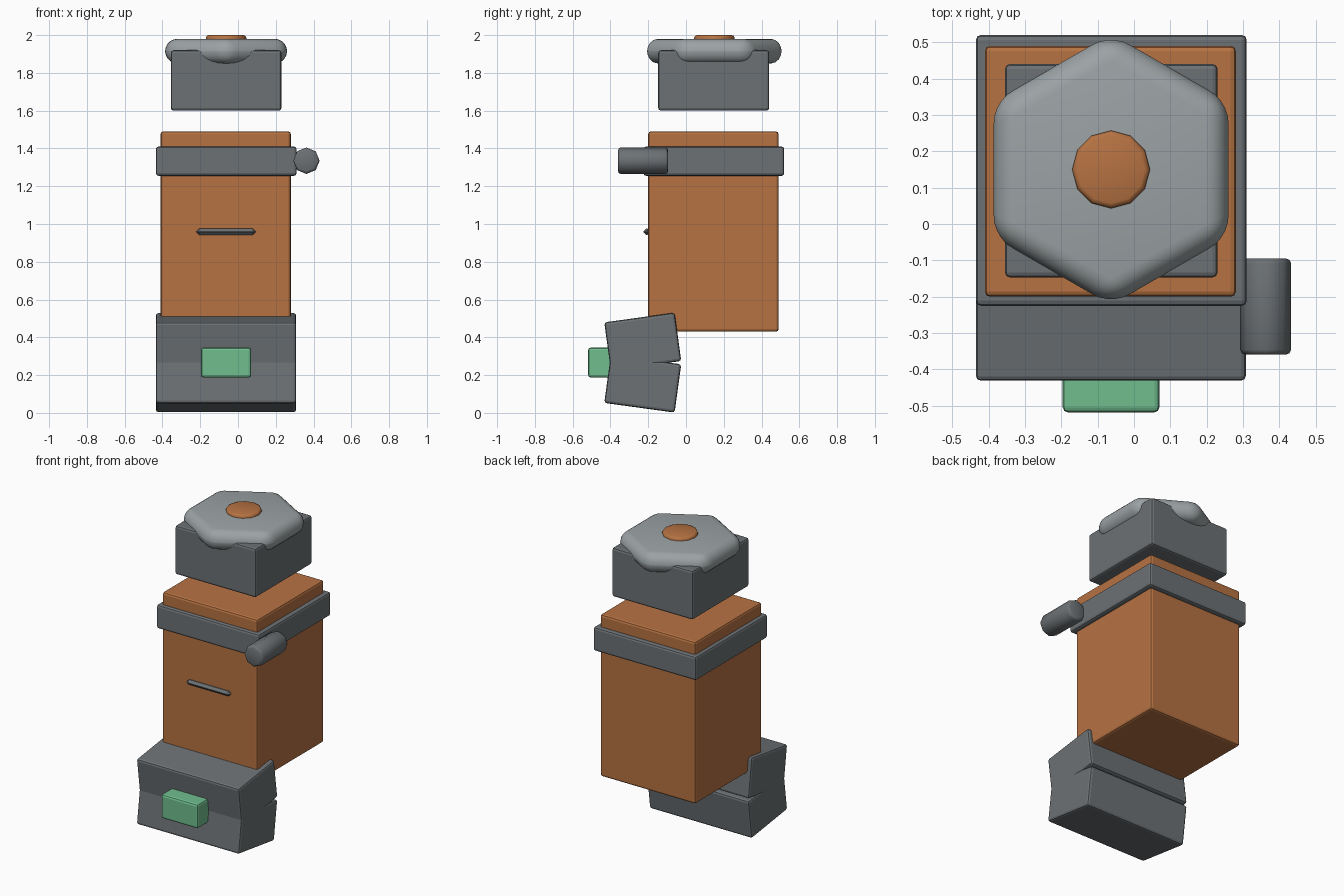
import bpy, math

if "Cube" in bpy.data.objects:
    bpy.data.objects.remove(bpy.data.objects["Cube"])


def material(name, rgb):
    m = bpy.data.materials.new(name)
    m.diffuse_color = (*rgb, 1)
    m.use_nodes = True
    m.node_tree.nodes["Principled BSDF"].inputs["Base Color"].default_value = m.diffuse_color
    return m


ORANGE = material("copper orange", (0.47, 0.17, 0.055))
DARK = material("dark grey", (0.15, 0.165, 0.175))
LIGHT = material("light grey", (0.33, 0.365, 0.375))
GREEN = material("mint green", (0.16, 0.51, 0.27))


def finish(ob, name, mat, bevel, segments, angle=35):
    ob.name = name
    ob.data.materials.append(mat)
    bpy.ops.object.transform_apply(location=False, rotation=True, scale=True)
    b = ob.modifiers.new("bevel", 'BEVEL')
    b.width = bevel
    b.segments = segments
    b.limit_method = 'ANGLE'
    b.angle_limit = math.radians(angle)
    bpy.ops.object.modifier_apply(modifier="bevel")
    return ob


def box(name, x, y, z, mat, bevel=0.014, segments=2, tilt=0):
    bpy.ops.mesh.primitive_cube_add(
        size=1, location=[sum(r) / 2 for r in (x, y, z)],
        rotation=(tilt, 0, 0))
    ob = bpy.context.object
    ob.scale = [r[1] - r[0] for r in (x, y, z)]
    return finish(ob, name, mat, bevel, segments)


def prism(name, sides, radius, depth, loc, mat, bevel, segments, rot=(0, 0, 0),
          angle=50, smooth=50):
    bpy.ops.mesh.primitive_cylinder_add(
        vertices=sides, radius=radius, depth=depth, location=loc, rotation=rot)
    ob = finish(bpy.context.object, name, mat, bevel, segments, angle)
    bpy.ops.object.shade_smooth_by_angle(angle=math.radians(smooth))
    return ob


# main body, collar band and front slot
box("body", (-0.41, 0.28), (-0.20, 0.49), (0.43, 1.49), ORANGE)
box("collar_band", (-0.435, 0.31), (-0.225, 0.52), (1.255, 1.41), DARK)
box("front_slot", (-0.222, 0.094), (-0.225, -0.19), (0.943, 0.975), DARK, 0.0145, 1)

# side barrel running front to back
prism("side_barrel", 8, 0.07, 0.265, (0.362, -0.227, 1.335), DARK, 0.014, 2,
      (math.pi / 2, 0, 0))

# two tilted blocks, mirrored about mid height
tilt = math.radians(7.8)
for name, cz, s in (("upper_foot_block", 0.377, 1), ("lower_foot_block", 0.155, -1)):
    box(name, (-0.435, 0.308), (-0.417, -0.041), (cz - 0.129, cz + 0.129),
        DARK, tilt=s * tilt)

# green front button
box("front_button", (-0.196, 0.07), (-0.518, -0.38), (0.187, 0.346), GREEN)

# head block, rounded hexagonal cap and top stud
box("head_block", (-0.355, 0.23), (-0.147, 0.44), (1.60, 1.92), DARK)
prism("hex_cap", 6, 0.373, 0.13, (-0.063, 0.15, 1.915), LIGHT, 0.063, 5)
prism("top_stud", 12, 0.107, 0.08, (-0.063, 0.15, 1.96), ORANGE, 0.014, 2)
